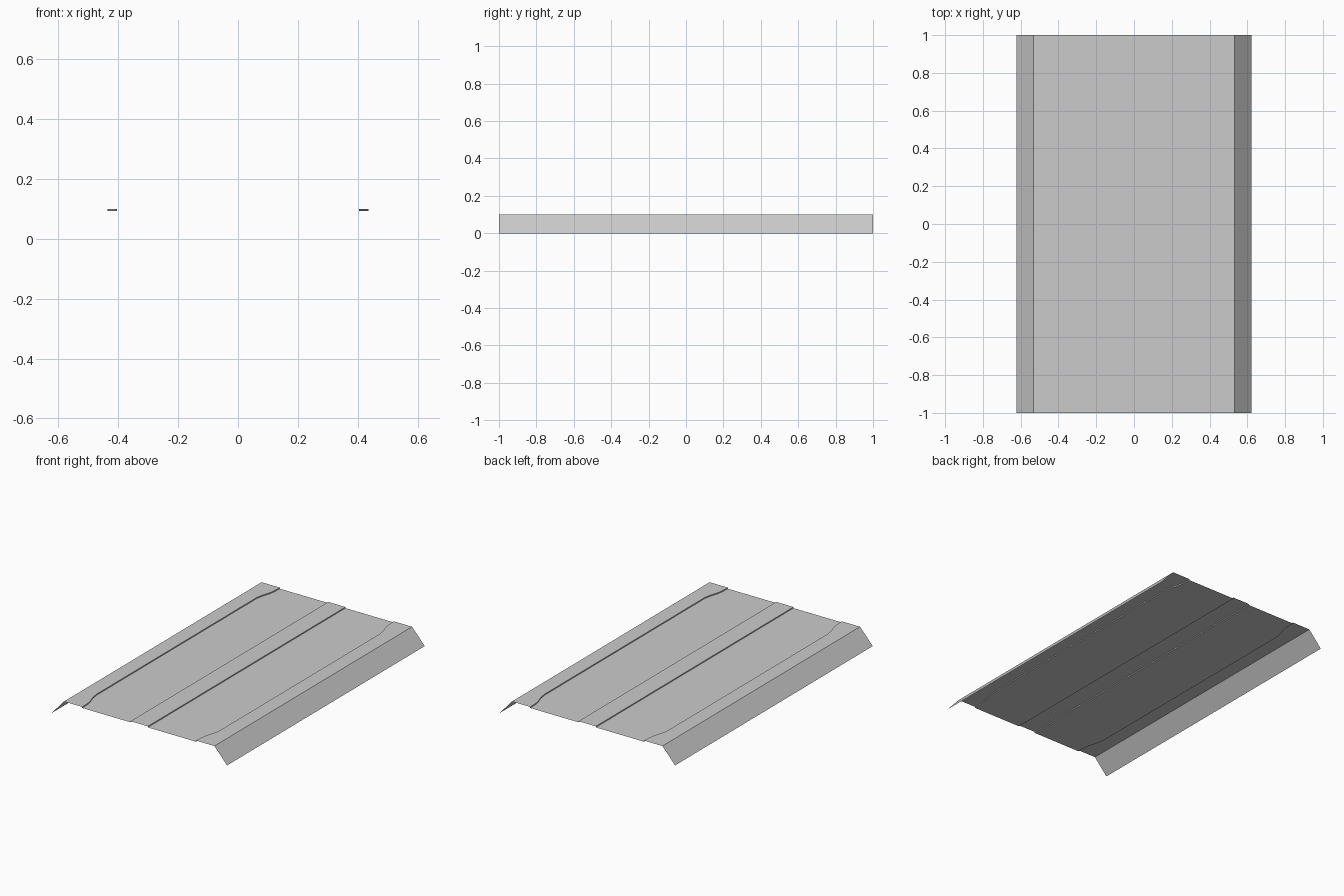
import bpy

if "Cube" in bpy.data.objects:
    bpy.data.objects.remove(bpy.data.objects["Cube"])

TOP, LOW = 0.1, 0.093

# (y, edge x) stations: the road edge narrows in a soft S at both ends
END = [(0.81, 0.436), (0.86, 0.427), (0.91, 0.411), (0.95, 0.405), (1.0, 0.404)]
STATIONS = [(-y, x) for y, x in reversed(END)] + END


def sheet(name, profile):
    """Loft a cross-section along y; profile(edge) gives (x, z) points, outward from centre."""
    verts, faces = [], []
    for y, edge in STATIONS:
        row = profile(edge)
        n = len(row)
        verts += [(x, y, z) for x, z in row]
    for j in range(len(STATIONS) - 1):
        for i in range(n - 1):
            a = j * n + i
            faces.append((a, a + 1, a + n + 1, a + n))
    mesh = bpy.data.meshes.new(name)
    mesh.from_pydata(verts, [], faces)
    obj = bpy.data.objects.new(name, mesh)
    bpy.context.collection.objects.link(obj)
    mod = obj.modifiers.new("mirror", 'MIRROR')
    mod.use_axis[0] = True
    mod.merge_threshold = 0.0005
    return obj


# Raised central strip with its step down to the lanes
sheet("median_strip", lambda e: [(0, TOP), (0.061, TOP), (0.061, LOW)])
# Sunken lanes either side
sheet("road_lanes", lambda e: [(0.061, LOW), (e, LOW)])
# Raised shoulders with curb step
sheet("shoulders", lambda e: [(e, LOW), (e, TOP), (0.533, TOP)])
# Sloping sides down to the ground
sheet("embankments", lambda e: [(0.533, TOP), (0.623, 0)])
